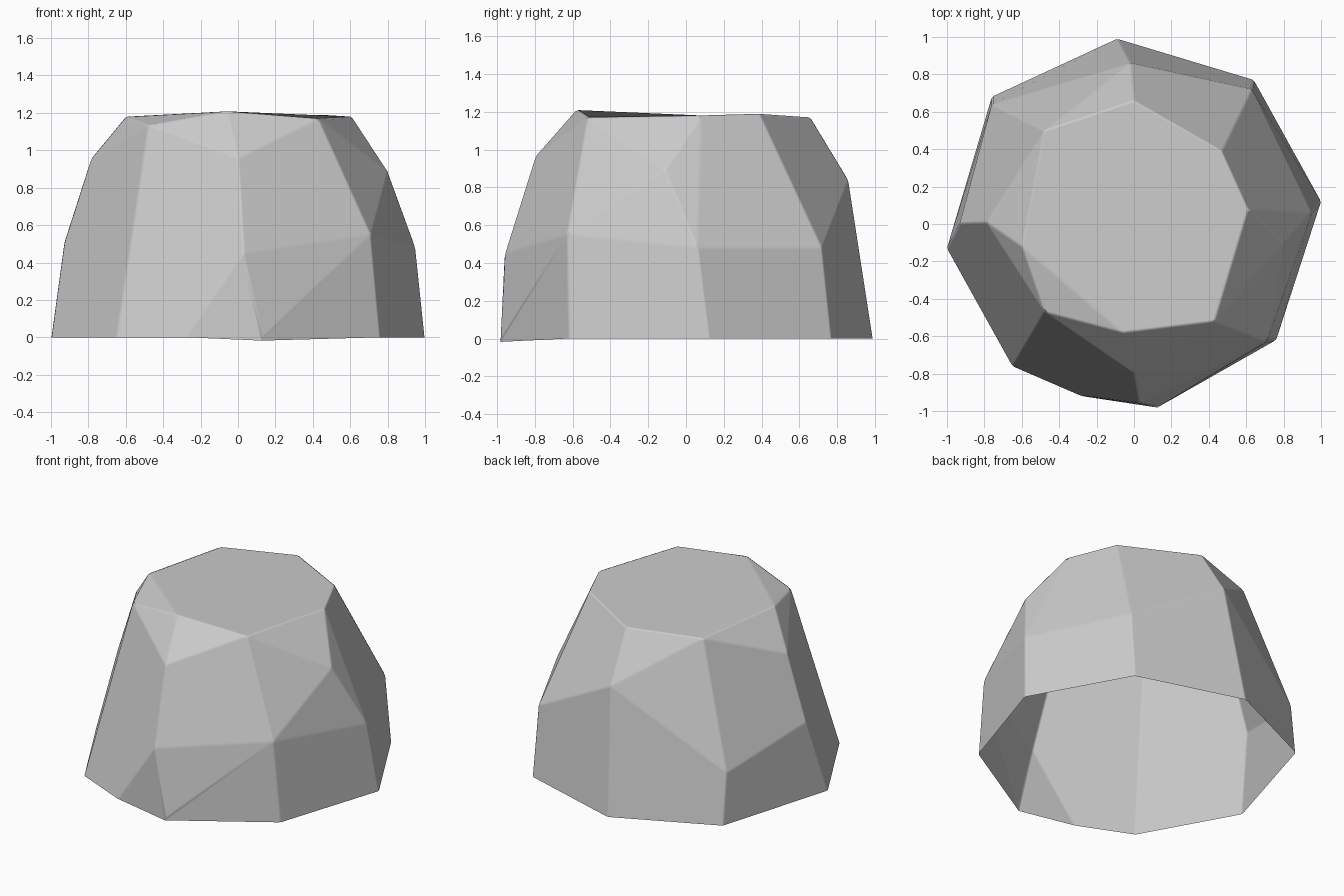
import bpy
import bmesh
import math

cube = bpy.data.objects.get("Cube")
if cube:
    bpy.data.objects.remove(cube)

# Ground outline of the boulder, counter-clockwise
base = [(-.65, -.76), (-.28, -.92), (.13, -.98), (.76, -.62), (1, .12),
        (.64, .77), (-.09, .99), (-.76, .68), (-1, -.13)]
# Corners where the side facets meet
sides = [(0, -.80, .96), (.03, -.96, .45), (.71, -.63, .55), (.80, -.11, .89),
         (.95, .06, .48), (.63, .72, .48), (-.02, .86, .84), (-.76, .64, .35),
         (-.93, .005, .51), (-.79, .01, .95)]
# Rim of the flattened crown
crown = [(-.48, -.47, 1.135), (-.06, -.58, 1.21), (.43, -.52, 1.17), (.61, .08, 1.18),
         (.47, .39, 1.19), (0, .66, 1.17), (-.48, .50, 1.16), (-.60, -.12, 1.18)]

# Chiselled shell: hull of the corners, flat facets merged, underside left open
bm = bmesh.new()
for point in [(x, y, 0) for x, y in base] + sides + crown:
    bm.verts.new(point)
bmesh.ops.convex_hull(bm, input=bm.verts[:])
bm.normal_update()
underside = [f for f in bm.faces if f.normal.z < -0.9]
bmesh.ops.delete(bm, geom=underside, context='FACES')
bmesh.ops.dissolve_limit(bm, angle_limit=math.radians(7),
                         verts=bm.verts[:], edges=bm.edges[:])
bmesh.ops.recalc_face_normals(bm, faces=bm.faces[:])
bm.normal_update()
if sum(f.normal.z * f.calc_area() for f in bm.faces) < 0:
    bmesh.ops.reverse_faces(bm, faces=bm.faces[:])
for f in bm.faces:
    f.smooth = True
mesh = bpy.data.meshes.new("boulder")
bm.to_mesh(mesh)
bm.free()
boulder = bpy.data.objects.new("boulder", mesh)
bpy.context.collection.objects.link(boulder)

# Slightly worn edges between flat facets
bevel = boulder.modifiers.new("worn_edges", 'BEVEL')
bevel.width = 0.01
bevel.segments = 1
bevel.limit_method = 'ANGLE'
bevel.angle_limit = math.radians(5)
bevel.harden_normals = True

# Stone colour
stone = bpy.data.materials.new("stone_grey")
stone.use_nodes = True
grey = (0.6, 0.6, 0.6, 1)
stone.diffuse_color = grey
shader = stone.node_tree.nodes["Principled BSDF"]
shader.inputs["Base Color"].default_value = grey
shader.inputs["Roughness"].default_value = 0.9
mesh.materials.append(stone)
